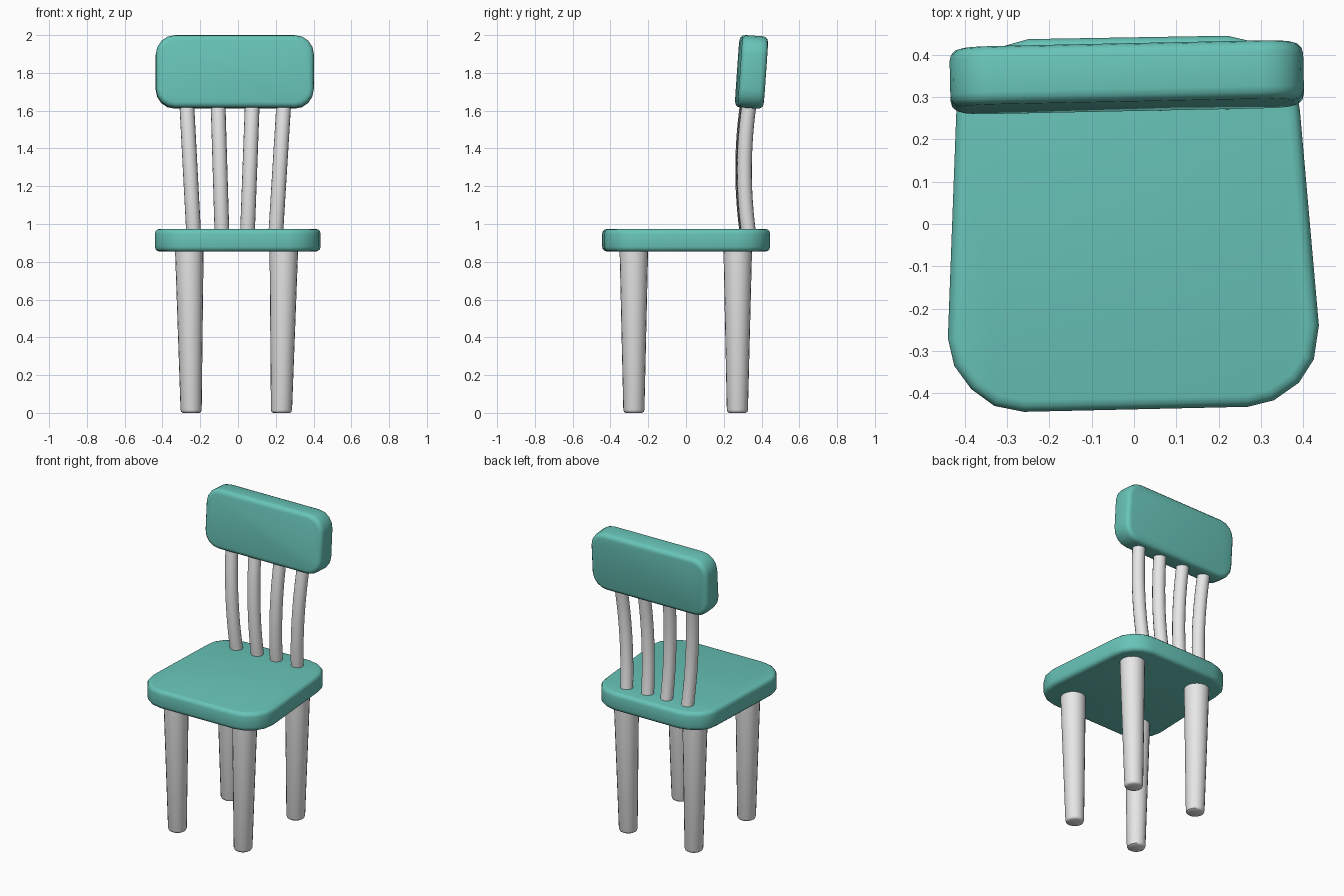
import bpy, bmesh, math
from mathutils import Matrix, Vector

if "Cube" in bpy.data.objects:
    bpy.data.objects.remove(bpy.data.objects["Cube"])


def material(name, rgb):
    m = bpy.data.materials.new(name)
    m.diffuse_color = (*rgb, 1)
    m.use_nodes = True
    m.node_tree.nodes["Principled BSDF"].inputs["Base Color"].default_value = m.diffuse_color
    return m


TEAL = material("teal paint", (0.138, 0.552, 0.479))
GREY = material("light grey", (0.8, 0.8, 0.8))


def finish(name, bm, mat):
    bmesh.ops.recalc_face_normals(bm, faces=bm.faces)
    me = bpy.data.meshes.new(name)
    bm.to_mesh(me)
    bm.free()
    me.materials.append(mat)
    me.shade_smooth()
    me.set_sharp_from_angle(angle=math.radians(38))
    ob = bpy.data.objects.new(name, me)
    bpy.context.collection.objects.link(ob)
    return ob


def slab(name, outline, thickness, bevel, matrix):
    """Outline in local XY extruded along Z, centred, with rounded rims."""
    bm = bmesh.new()
    face = bm.faces.new([bm.verts.new((x, y, -thickness / 2)) for x, y in outline])
    ext = bmesh.ops.extrude_face_region(bm, geom=[face])
    top = [v for v in ext["geom"] if isinstance(v, bmesh.types.BMVert)]
    bmesh.ops.translate(bm, verts=top, vec=(0, 0, thickness))
    rims = [e for e in bm.edges if abs(e.verts[0].co.z - e.verts[1].co.z) < 1e-6]
    bmesh.ops.recalc_face_normals(bm, faces=bm.faces)
    bmesh.ops.bevel(bm, geom=rims, offset=bevel, segments=3, profile=0.5, affect="EDGES")
    bm.transform(matrix)
    return finish(name, bm, TEAL)


def tube(name, rings, sides=20):
    """Closed round tube through (x, y, z, radius) rings."""
    bm = bmesh.new()
    loops = []
    for x, y, z, r in rings:
        loops.append([bm.verts.new((x + r * math.cos(2 * math.pi * i / sides),
                                    y + r * math.sin(2 * math.pi * i / sides), z))
                      for i in range(sides)])
    for a, b in zip(loops, loops[1:]):
        for i in range(sides):
            j = (i + 1) % sides
            bm.faces.new((a[i], a[j], b[j], b[i]))
    bm.faces.new(loops[0])
    bm.faces.new(loops[-1])
    return finish(name, bm, GREY)


# Seat: hand-shaped, slightly uneven outline narrowing to the back
seat_outline = [
    (-0.26, -0.444), (0.27, -0.432), (0.33, -0.417), (0.39, -0.375), (0.425, -0.32),
    (0.437, -0.24), (0.392, 0.27), (0.38, 0.335), (0.34, 0.395), (0.285, 0.43),
    (0.22, 0.445), (-0.25, 0.437), (-0.31, 0.42), (-0.37, 0.385), (-0.41, 0.33),
    (-0.42, 0.265), (-0.44, -0.27), (-0.425, -0.335), (-0.385, -0.39), (-0.33, -0.43)]
slab("seat", seat_outline, 0.12, 0.026, Matrix.Translation((0, 0, 0.914)))

# Backrest: rounded board, leaning back and turned a little
W, H, R = 0.836, 0.384, 0.1
back_outline = []
for k, (sx, sy) in enumerate([(1, 1), (-1, 1), (-1, -1), (1, -1)]):
    for i in range(5):
        a = math.pi / 2 * (k + i / 4)
        back_outline.append((sx * (W / 2 - R) + R * math.cos(a),
                             sy * (H / 2 - R) + R * math.sin(a)))
pose = (Matrix.Translation((-0.017, 0.347, 1.805))
        @ Matrix.Rotation(math.radians(1.2), 4, "Z")
        @ Matrix.Rotation(math.radians(90 - 4), 4, "X"))
slab("backrest", back_outline, 0.138, 0.028, pose)

# Legs: tapered, splayed outward slightly at the top, softened feet
for label, xb, xt in (("left", -0.248, -0.258), ("right", 0.23, 0.243)):
    for end, yb, yt in (("front", -0.276, -0.276), ("back", 0.272, 0.274)):
        def at(z, r):
            t = z / 0.88
            return (xb + (xt - xb) * t, yb + (yt - yb) * t, z, r)
        tube(f"{end}_{label}_leg",
             [at(0, 0.044), at(0.005, 0.052), at(0.016, 0.056), at(0.88, 0.076)])

# Spindles: fanned out and bowed forward in the middle
for n, (xb, xt) in enumerate([(-0.235, -0.272), (-0.085, -0.106),
                              (0.05, 0.076), (0.2, 0.243)]):
    rings = []
    for i in range(13):
        t = i / 12
        x = xb + (xt - xb) * t
        y = 0.328 - 0.1 * t * (1 - t) + 0.004 * t + 0.02 * x
        rings.append((x, y, 0.95 + 0.7 * t, 0.039))
    tube(f"spindle_{n + 1}", rings, 16)
